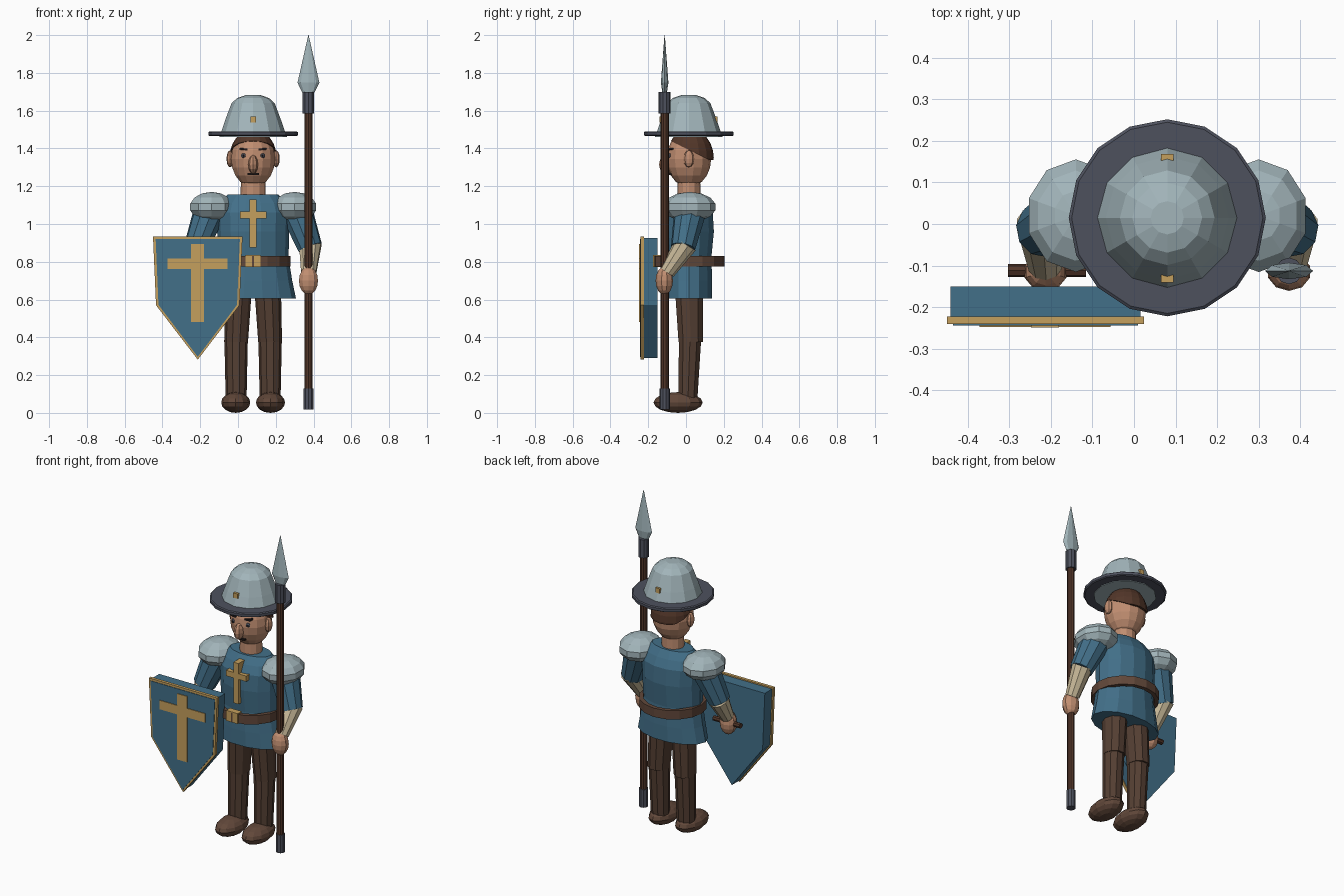
import bpy, bmesh, math
from mathutils import Vector, Matrix

if "Cube" in bpy.data.objects:
    bpy.data.objects.remove(bpy.data.objects["Cube"])

CX, CY = 0.08, 0.015  # body axis


def colour(name, r, g, b):
    m = bpy.data.materials.new(name)
    m.diffuse_color = (r, g, b, 1)
    m.use_nodes = True
    m.node_tree.nodes["Principled BSDF"].inputs["Base Color"].default_value = m.diffuse_color
    return m


BLUE = colour("blue cloth", 0.055, 0.16, 0.25)
STEEL = colour("pale steel", 0.36, 0.46, 0.49)
IRON = colour("dark iron", 0.075, 0.082, 0.11)
GOLD = colour("gold", 0.56, 0.35, 0.11)
SKIN = colour("skin", 0.53, 0.27, 0.165)
HOSE = colour("brown hose", 0.09, 0.05, 0.033)
LEATHER = colour("leather", 0.12, 0.064, 0.042)
WOOD = colour("dark wood", 0.085, 0.037, 0.022)
LINEN = colour("linen", 0.62, 0.52, 0.34)
INK = colour("near black", 0.018, 0.012, 0.012)


def finish(name, bm, mat):
    bmesh.ops.recalc_face_normals(bm, faces=bm.faces)
    me = bpy.data.meshes.new(name)
    bm.to_mesh(me)
    bm.free()
    me.materials.append(mat)
    ob = bpy.data.objects.new(name, me)
    bpy.context.collection.objects.link(ob)
    return ob


def loft(name, rings, n, mat, cx=CX, cy=CY, closed=False):
    """Stack of ellipses (z, rx, ry[, x shift, y shift]); capped, or closed into a hoop."""
    bm = bmesh.new()
    loops = []
    for z, rx, ry, *shift in rings:
        dx, dy = shift if shift else (0, 0)
        loops.append([bm.verts.new((cx + dx + rx * math.cos(2 * math.pi * i / n),
                                    cy + dy + ry * math.sin(2 * math.pi * i / n), z))
                      for i in range(n)])
    pairs = list(zip(loops, loops[1:]))
    if closed:
        pairs.append((loops[-1], loops[0]))
    else:
        bm.faces.new(loops[0])
        bm.faces.new(loops[-1])
    for a, b in pairs:
        for i in range(n):
            j = (i + 1) % n
            bm.faces.new((a[i], a[j], b[j], b[i]))
    return finish(name, bm, mat)


def tube(name, p, q, r1, r2, n, mat):
    p, q = Vector(p), Vector(q)
    bm = bmesh.new()
    m = Matrix.Translation((p + q) / 2) @ (q - p).to_track_quat('Z', 'Y').to_matrix().to_4x4()
    bmesh.ops.create_cone(bm, cap_ends=True, segments=n, radius1=r1, radius2=r2,
                          depth=(q - p).length, matrix=m)
    return finish(name, bm, mat)


def ball(name, loc, size, seg, rings, mat, cuts=()):
    bm = bmesh.new()
    bmesh.ops.create_uvsphere(bm, u_segments=seg, v_segments=rings, radius=1,
                              matrix=Matrix.Translation(loc) @ Matrix.Diagonal((*size, 1)))
    for co, no in cuts:  # keep the side the normal points to
        bmesh.ops.bisect_plane(bm, geom=bm.verts[:] + bm.edges[:] + bm.faces[:],
                               plane_co=co, plane_no=no, clear_inner=True)
        bmesh.ops.holes_fill(bm, edges=[e for e in bm.edges if e.is_boundary])
    return finish(name, bm, mat)


def box(name, x0, x1, y0, y1, z0, z1, mat, tilt=0):
    bm = bmesh.new()
    c = Vector(((x0 + x1) / 2, (y0 + y1) / 2, (z0 + z1) / 2))
    m = (Matrix.Translation(c) @ Matrix.Rotation(tilt, 4, 'Y')
         @ Matrix.Diagonal((x1 - x0, y1 - y0, z1 - z0, 1)))
    bmesh.ops.create_cube(bm, size=1, matrix=m)
    return finish(name, bm, mat)


# Tunic, neck and belt
loft("tunic", [(0.605, 0.227, 0.127), (0.70, 0.207, 0.127), (0.82, 0.188, 0.122),
               (0.96, 0.190, 0.136), (1.06, 0.195, 0.130), (1.11, 0.178, 0.105),
               (1.155, 0.135, 0.075)], 14, BLUE)
loft("neck", [(1.12, 0.068, 0.062), (1.24, 0.064, 0.060)], 12, SKIN)
loft("belt", [(0.775, 0.197, 0.190), (0.830, 0.197, 0.190),
              (0.830, 0.172, 0.165), (0.775, 0.172, 0.165)], 16, LEATHER, closed=True)
box("belt_buckle", CX - 0.04, CX + 0.04, -0.174, -0.135, 0.772, 0.837, GOLD)
box("chest_cross_upright", 0.062, 0.098, -0.135, -0.075, 0.875, 1.13, GOLD)
box("chest_cross_bar", 0.010, 0.150, -0.133, -0.085, 1.03, 1.065, GOLD)

# Head and face
ball("head", (CX, CY, 1.345), (0.119, 0.118, 0.15), 14, 10, SKIN)
ball("hair", (CX, CY + 0.006, 1.35), (0.125, 0.126, 0.152), 16, 12, WOOD,
     cuts=[((CX, 0.06, 1.37), (0, 0.5, 1)), ((CX, 0, 1.338), (0, 0, 1))])
ball("nose", (CX, -0.103, 1.315), (0.026, 0.040, 0.050), 8, 6, SKIN)
box("mouth", CX - 0.030, CX + 0.030, -0.094, -0.07, 1.260, 1.269, INK)
for s, side in ((-1, "right"), (1, "left")):
    ball(side + "_ear", (CX + s * 0.122, CY, 1.345), (0.019, 0.029, 0.045), 8, 6, SKIN)
    ex = CX + s * 0.050
    ball(side + "_eye", (ex, -0.086, 1.362), (0.014, 0.011, 0.013), 8, 6, IRON)
    ball(side + "_pupil", (ex, -0.095, 1.362), (0.006, 0.004, 0.006), 6, 4, INK)
    box(side + "_brow", ex - 0.021, ex + 0.021, -0.094, -0.065, 1.391, 1.401, INK, -s * 0.12)

# Kettle hat with wide brim and two studs
loft("hat_brim", [(1.465, 0.230, 0.230), (1.470, 0.237, 0.237),
                  (1.486, 0.237, 0.237), (1.491, 0.230, 0.230)], 16, IRON)
loft("hat_crown", [(1.460, 0.180, 0.180), (1.490, 0.168, 0.168), (1.55, 0.148, 0.148),
                   (1.640, 0.114, 0.114), (1.667, 0.084, 0.084), (1.682, 0.040, 0.040)],
     12, STEEL)
for y, end in ((-0.131, "front"), (0.158, "back")):
    box("hat_stud_" + end, CX - 0.015, CX + 0.015, y - 0.010, y + 0.010, 1.538, 1.568, GOLD)

# Arms and legs, mirrored about the body axis
for s, side in ((-1, "right"), (1, "left")):
    def at(dx, y, z):
        return (CX + s * dx, y, z)
    ball(side + "_pauldron", at(0.220, 0.02, 1.09), (0.122, 0.139, 0.080), 10, 7, STEEL)
    tube(side + "_sleeve", at(0.225, 0.025, 1.08), at(0.302, -0.015, 0.875),
         0.088, 0.066, 10, BLUE)
    tube(side + "_forearm", at(0.302, 0.000, 0.895), at(0.294, -0.100, 0.745),
         0.062, 0.042, 10, LINEN)
    ball(side + "_hand", at(0.293, -0.115, 0.700), (0.053, 0.046, 0.075), 10, 8, SKIN)
    lx = CX + s * 0.09
    loft(side + "_thigh", [(0.375, 0.063, 0.068, 0, 0.010), (0.64, 0.070, 0.078, -s * 0.012, 0.002)],
         10, HOSE, cx=lx)
    loft(side + "_shin", [(0.06, 0.055, 0.052, 0, -0.005), (0.385, 0.062, 0.062, 0, 0.006)],
         10, HOSE, cx=lx)
    ball(side + "_boot", (CX + s * 0.092, -0.042, 0.055), (0.077, 0.13, 0.055), 12, 8, LEATHER)


# Shield: solid outline scaled about its middle
def shield(name, inset, y0, y1, mat):
    sx, mid = -0.213, 0.62
    k, kz = 1 - inset / 0.237, 1 - inset / 0.32
    half = [(0.237, 0.935), (0.221, 0.57), (0, 0.282), (-0.221, 0.57), (-0.237, 0.935)]
    bm = bmesh.new()
    face = bm.faces.new([bm.verts.new((sx + x * k, y0, mid + (z - mid) * kz)) for x, z in half])
    ext = bmesh.ops.extrude_face_region(bm, geom=[face])
    bmesh.ops.translate(bm, vec=(0, y1 - y0, 0),
                        verts=[v for v in ext["geom"] if isinstance(v, bmesh.types.BMVert)])
    if not any(f.normal.y * (y1 - y0) < 0 and abs(f.calc_center_median().y - y0) < 1e-5
               for f in bm.faces):
        if len([f for f in bm.faces if len(f.verts) == 5]) < 2:
            bm.faces.new([v for v in bm.verts if abs(v.co.y - y0) < 1e-5])
    return finish(name, bm, mat)


shield("shield_body", 0.008, -0.222, -0.150, BLUE)
shield("shield_rim", 0, -0.241, -0.222, GOLD)
shield("shield_face", 0.014, -0.244, -0.238, BLUE)
box("shield_cross_upright", -0.248, -0.180, -0.249, -0.242, 0.48, 0.893, GOLD)
box("shield_cross_bar", -0.372, -0.056, -0.248, -0.242, 0.762, 0.818, GOLD)
tube("shield_grip", (-0.303, -0.112, 0.70), (-0.115, -0.112, 0.70), 0.016, 0.016, 8, WOOD)

# Spear
SX, SY = 0.373, -0.113
tube("spear_shaft", (SX, SY, 0.08), (SX, SY, 1.65), 0.022, 0.022, 10, WOOD)
tube("spear_ferrule", (SX, SY, 0.018), (SX, SY, 0.13), 0.027, 0.027, 10, IRON)
tube("spear_socket", (SX, SY, 1.585), (SX, SY, 1.70), 0.032, 0.032, 10, IRON)
loft("spear_head", [(1.695, 0.032, 0.012), (1.748, 0.058, 0.020), (2.0, 0.001, 0.001)],
     8, STEEL, cx=SX, cy=SY)
